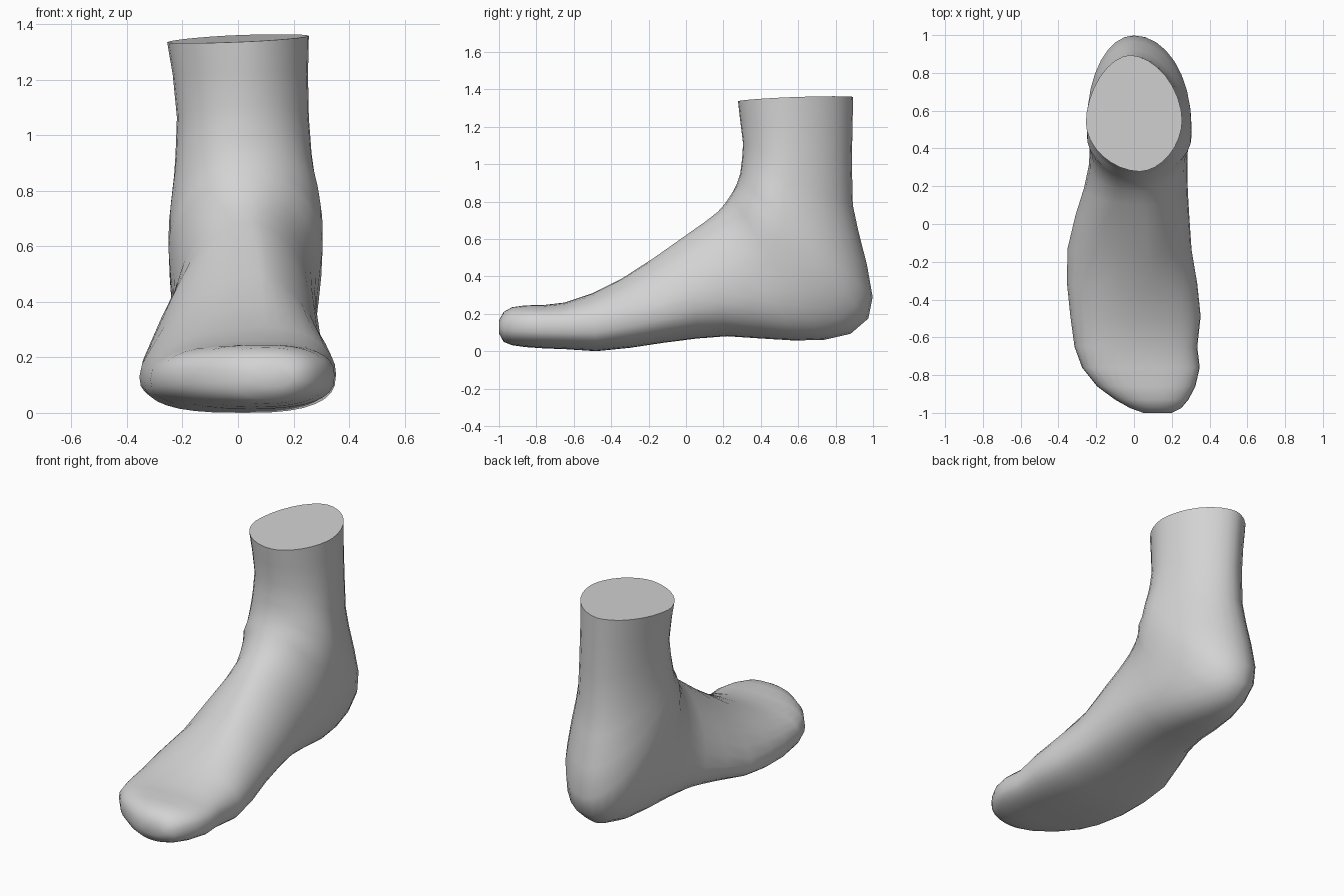
import bpy, bmesh, math

# Sections swinging from toes, round the heel, up the leg:
# (top y, top z, bottom y, bottom z, left x, right x)
SECTIONS = [
    (-1.0, .165, -1.0, .095, .05, .20),
    (-.975, .21, -.975, .05, -.02, .25),
    (-.93, .235, -.93, .032, -.10, .288),
    (-.86, .245, -.86, .022, -.195, .325),
    (-.76, .247, -.76, .015, -.275, .348),
    (-.65, .26, -.65, .011, -.315, .335),
    (-.50, .31, -.48, .0, -.337, .353),
    (-.34, .39, -.30, .018, -.355, .335),
    (-.17, .50, -.12, .045, -.352, .305),
    (.0, .62, .06, .068, -.31, .293),
    (.10, .69, .22, .08, -.265, .285),
    (.17, .745, .40, .068, -.238, .282),
    (.21, .79, .58, .057, -.235, .285),
    (.24, .835, .74, .061, -.243, .295),
    (.255, .86, .88, .093, -.25, .305),
    (.27, .89, .975, .175, -.25, .305),
    (.28, .92, .998, .29, -.248, .303),
    (.29, .95, .968, .46, -.24, .292),
    (.295, .99, .922, .64, -.23, .275),
    (.30, 1.03, .892, .78, -.225, .265),
    (.305, 1.11, .887, 1.0, -.22, .255),
    (.29, 1.23, .89, 1.2, -.235, .252),
    (.278, 1.335, .894, 1.36, -.255, .255),
]
# Section shape keys: (section, top x, bottom x, height of widest point
# left / right, roundness above / below)
SHAPES = [
    (0, .12, .12, .5, .5, 2.2, 2.2),
    (4, .08, .05, .5, .5, 2.6, 2.6),
    (6, .10, .02, .38, .45, 2.1, 2.7),
    (8, .08, -.05, .22, .38, 1.6, 2.6),
    (10, .04, -.03, .26, .4, 1.85, 2.4),
    (12, .02, 0, .48, .5, 2.05, 2.5),
    (14, .01, 0, .65, .66, 2.05, 2.15),
    (17, .01, 0, .63, .66, 2.0, 1.95),
    (20, .02, 0, .58, .58, 1.95, 1.85),
    (22, .03, -.02, .58, .56, 1.85, 1.8),
]
QUARTER = 8


def shape_at(i):
    for a, b in zip(SHAPES, SHAPES[1:]):
        if i <= b[0]:
            t = (i - a[0]) / (b[0] - a[0])
            return [p + (q - p) * t for p, q in zip(a[1:], b[1:])]


def section_points(i):
    yt, zt, yb, zb, xl, xr = SECTIONS[i]
    xt, xb, fl, fr, nu, nl = shape_at(i)
    # four rounded quarters: top-right, bottom-right, bottom-left, top-left
    quarters = [(xt, 1, xr, fr, nu, 0), (xb, 0, xr, fr, nl, 1),
                (xb, 0, xl, fl, nl, 0), (xt, 1, xl, fl, nu, 1)]
    pts = []
    for xe, he, xs, hs, n, back in quarters:
        for k in range(QUARTER):
            a = math.pi / 2 * k / QUARTER
            if back:
                a = math.pi / 2 - a
            s = max(math.sin(a), 0) ** (2 / n)
            c = max(math.cos(a), 0) ** (2 / n)
            x, h = xe + (xs - xe) * s, hs + (he - hs) * c
            pts.append((x, yb + (yt - yb) * h, zb + (zt - zb) * h))
    return pts


# Foot and ankle: one lofted skin, capped at toe tip and leg cut
bm = bmesh.new()
rings = [[bm.verts.new(p) for p in section_points(i)] for i in range(len(SECTIONS))]
for v in rings[-1]:
    v.co.z += .045 * v.co.x
for a, b in zip(rings, rings[1:]):
    for k in range(len(a)):
        j = (k + 1) % len(a)
        bm.faces.new((a[k], a[j], b[j], b[k]))
bm.faces.new(rings[0])
bm.faces.new(rings[-1])
bmesh.ops.recalc_face_normals(bm, faces=bm.faces)
mesh = bpy.data.meshes.new("foot")
bm.to_mesh(mesh)
bm.free()
foot = bpy.data.objects.new("foot", mesh)
bpy.context.collection.objects.link(foot)

grey = bpy.data.materials.new("light grey")
grey.diffuse_color = (.65, .65, .65, 1)
mesh.materials.append(grey)

bpy.context.view_layer.objects.active = foot
foot.select_set(True)
bpy.ops.object.shade_smooth_by_angle(angle=math.radians(50))
